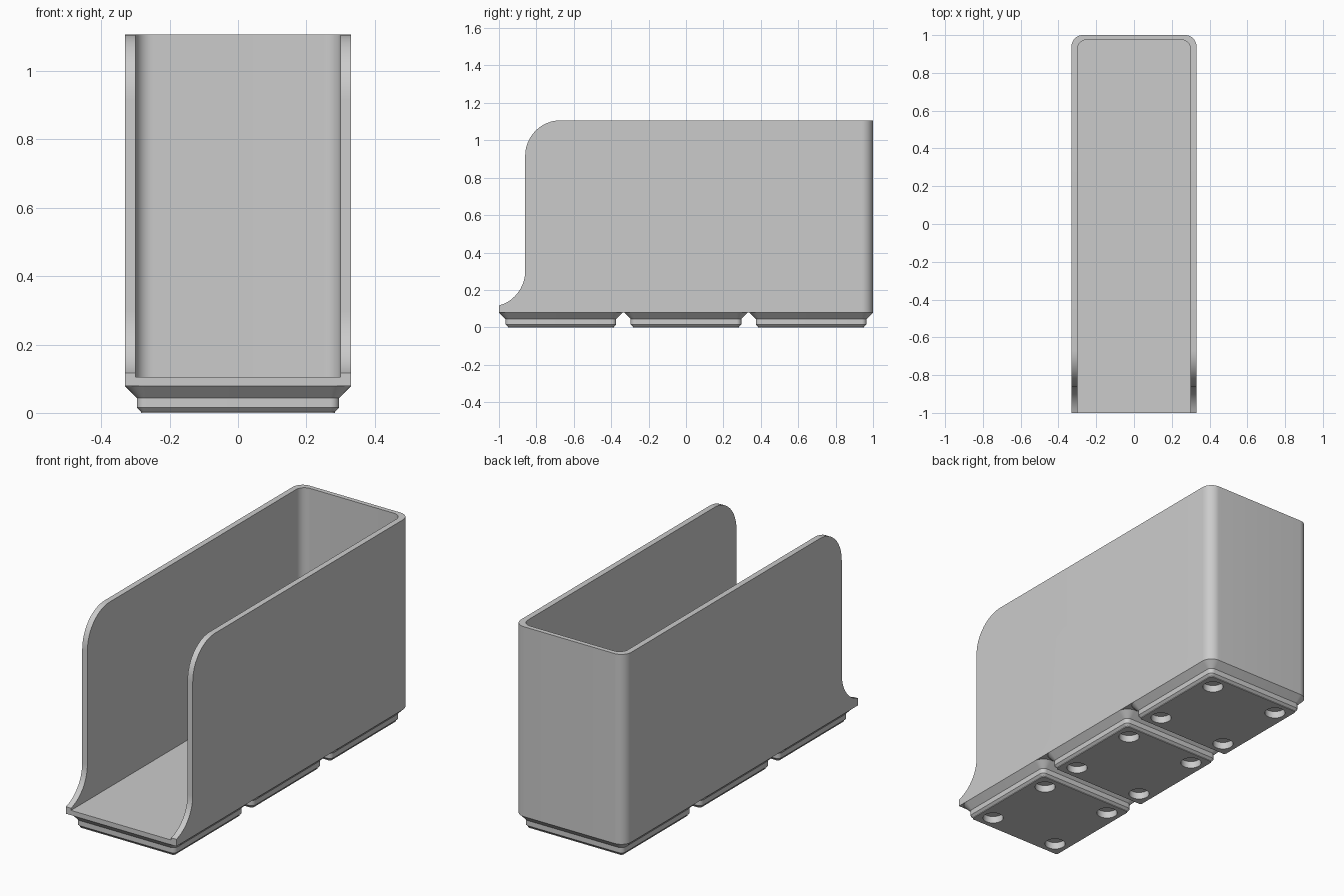
import bpy, bmesh, math
from mathutils import Matrix

cube = bpy.data.objects.get("Cube")
if cube:
    bpy.data.objects.remove(cube, do_unlink=True)

HALF_W, HEIGHT, FOOT_TOP, FLOOR = 0.331, 1.107, 0.079, 0.105
PITCH, FRONT_EDGE = 0.669, -0.86

grey = bpy.data.materials.new("light grey plastic")
grey.use_nodes = True
grey.diffuse_color = (0.6, 0.6, 0.6, 1)
grey.node_tree.nodes["Principled BSDF"].inputs["Base Color"].default_value = (0.6, 0.6, 0.6, 1)


def arc(cx, cy, r, a0, a1, n=12):
    """Points on an arc, angles in degrees."""
    angles = [math.radians(a0 + (a1 - a0) * i / n) for i in range(n + 1)]
    return [(cx + r * math.cos(a), cy + r * math.sin(a)) for a in angles]


def loft(name, rings):
    """Closed solid through rings of matching points."""
    bm = bmesh.new()
    loops = [[bm.verts.new(p) for p in ring] for ring in rings]
    n = len(loops[0])
    for low, high in zip(loops, loops[1:]):
        for i in range(n):
            j = (i + 1) % n
            bm.faces.new((low[i], low[j], high[j], high[i]))
    bm.faces.new(loops[0][::-1])
    bm.faces.new(loops[-1])
    bmesh.ops.recalc_face_normals(bm, faces=bm.faces)
    return finish_mesh(name, bm)


def finish_mesh(name, bm):
    mesh = bpy.data.meshes.new(name)
    bm.to_mesh(mesh)
    bm.free()
    mesh.materials.append(grey)
    obj = bpy.data.objects.new(name, mesh)
    bpy.context.collection.objects.link(obj)
    return obj


def activate(obj):
    bpy.ops.object.select_all(action='DESELECT')
    obj.select_set(True)
    bpy.context.view_layer.objects.active = obj


def cut(obj, cutter):
    """Subtract the cutter, then discard it."""
    mod = obj.modifiers.new("cut", 'BOOLEAN')
    mod.operation, mod.solver, mod.object = 'DIFFERENCE', 'EXACT', cutter
    activate(obj)
    bpy.ops.object.modifier_apply(modifier=mod.name)
    bpy.data.objects.remove(cutter, do_unlink=True)


def smooth(obj):
    activate(obj)
    bpy.ops.object.shade_smooth_by_angle(angle=math.radians(30))


def plan(half_w, front, back, r):
    """Outline square at the front and rounded at the back."""
    return ([(-half_w, front), (half_w, front)]
            + arc(half_w - r, back - r, r, 0, 90)
            + arc(r - half_w, back - r, r, 90, 180))


def prism(name, outline, z0, z1):
    return loft(name, [[(x, y, z) for x, y in outline] for z in (z0, z1)])


# Open-fronted bin: rounded block, hollowed out
body = prism("bin_body", plan(HALF_W, -1, 1, 0.06), FOOT_TOP, HEIGHT)
cut(body, prism("cavity_cutter", plan(0.3, -1.2, 0.975, 0.05), FLOOR, 1.3))

# Front edge of the side walls: flared lip below, rounded shoulder above
R = 0.19
side = ([(-1.2, 0.11), (-1.05, 0.11)]
        + arc(FRONT_EDGE - R, 0.3, R, -90, 0)
        + arc(FRONT_EDGE + R, HEIGHT - R, R, 180, 90)
        + [(FRONT_EDGE + R, 1.3), (-1.2, 1.3)])
cut(body, loft("front_cutter", [[(x, y, z) for y, z in side] for x in (-0.5, 0.5)]))
smooth(body)


# Stepped foot with four round sockets underneath
def foot_ring(half, r, z, cy):
    c = half - r
    ring = []
    for k, (sx, sy) in enumerate(((1, 1), (-1, 1), (-1, -1), (1, -1))):
        ring += arc(sx * c, sy * c, r, 90 * k, 90 * k + 90, 8)
    return [(x, y + cy, z) for x, y in ring]


STEPS = ((0.284, 0.013, 0), (0.284, 0.013, 0.004), (0.296, 0.026, 0.016),
         (0.296, 0.026, 0.044), (HALF_W, 0.06, FOOT_TOP))
for i, label in enumerate(("front", "middle", "back")):
    cy = (i - 1) * PITCH
    foot = loft(label + "_foot", [foot_ring(h, r, z, cy) for h, r, z in STEPS])
    bm = bmesh.new()
    for sx in (-1, 1):
        for sy in (-1, 1):
            bmesh.ops.create_cone(
                bm, cap_ends=True, segments=32, radius1=0.052, radius2=0.052, depth=0.076,
                matrix=Matrix.Translation((sx * 0.207, cy + sy * 0.207, 0)))
    cut(foot, finish_mesh("socket_cutter", bm))
    smooth(foot)
